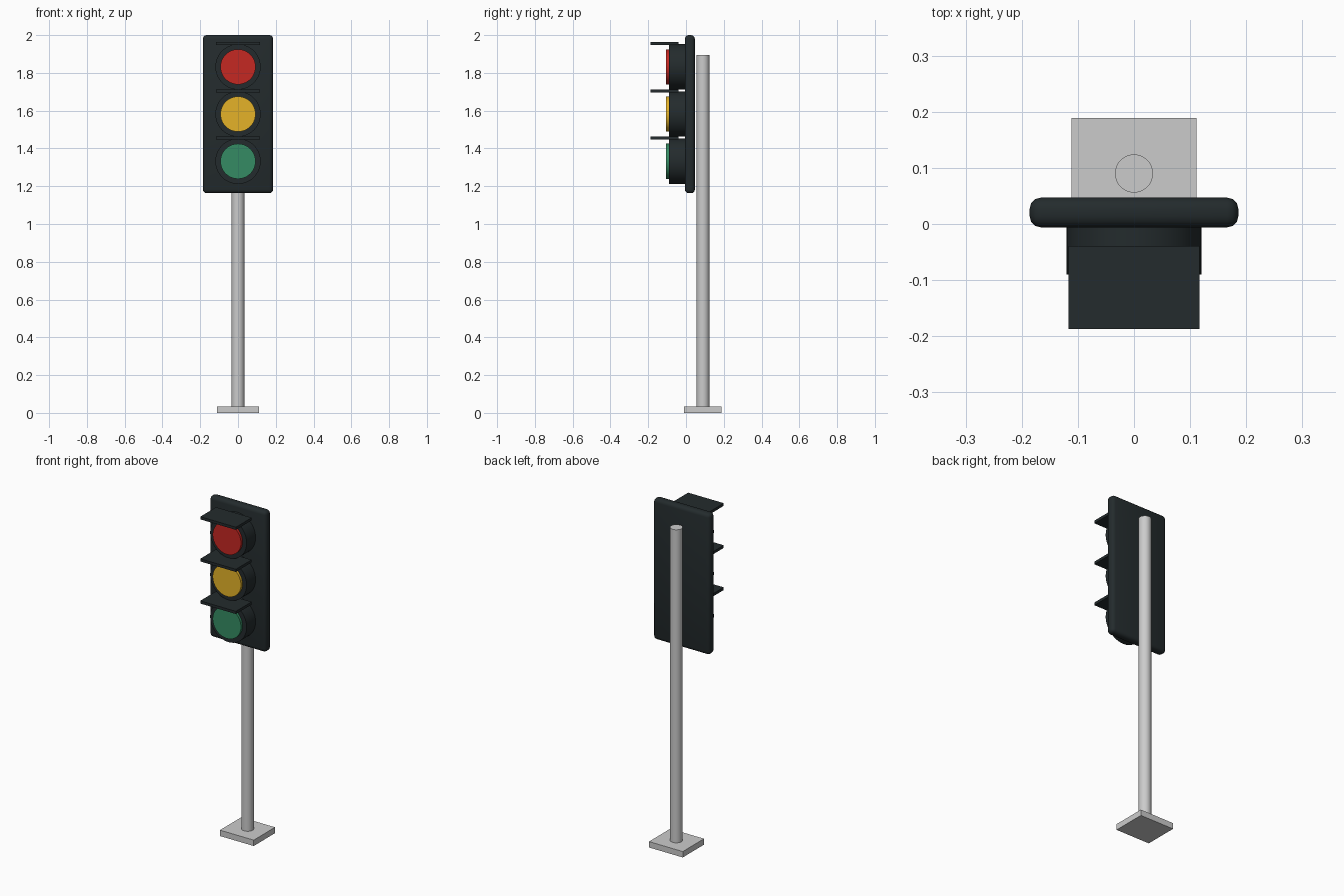
import bpy
from math import pi, radians

if "Cube" in bpy.data.objects:
    bpy.data.objects.remove(bpy.data.objects["Cube"])


def material(name, rgb):
    m = bpy.data.materials.new(name)
    m.diffuse_color = (*rgb, 1)
    m.use_nodes = True
    m.node_tree.nodes["Principled BSDF"].inputs["Base Color"].default_value = m.diffuse_color
    return m


dark = material("dark_casing", (0.017, 0.024, 0.026))


def finish(name, mat=None, bevel=0, segments=3, smooth=True):
    ob = bpy.context.object
    ob.name = name
    bpy.ops.object.transform_apply(location=False, rotation=True, scale=True)
    if mat:
        ob.data.materials.append(mat)
    if bevel:
        mod = ob.modifiers.new("rounded_edges", 'BEVEL')
        mod.width = bevel
        mod.segments = segments
        bpy.ops.object.modifier_apply(modifier=mod.name)
    if smooth:
        bpy.ops.object.shade_smooth_by_angle(angle=radians(35))
    return ob


def box(name, lo, hi, mat=None, bevel=0):
    bpy.ops.mesh.primitive_cube_add(size=1, location=[(a + b) / 2 for a, b in zip(lo, hi)])
    bpy.context.object.scale = [b - a for a, b in zip(lo, hi)]
    return finish(name, mat, bevel, smooth=bevel > 0)


def disc(name, z, radius, y0, y1, mat):
    # Cylinder with its axis along y
    bpy.ops.mesh.primitive_cylinder_add(vertices=48, radius=radius, depth=y1 - y0,
                                        location=(0, (y0 + y1) / 2, z), rotation=(pi / 2, 0, 0))
    return finish(name, mat)


# Base plate and pole
box("base_plate", (-0.111, -0.011, 0), (0.111, 0.189, 0.035))
bpy.ops.mesh.primitive_cylinder_add(vertices=32, radius=0.034, depth=1.865,
                                    location=(0, 0.09, 0.03 + 1.865 / 2))
finish("pole")

# Rounded signal backplate
box("backplate", (-0.186, -0.006, 1.163), (0.186, 0.047, 2.0), dark, bevel=0.02)

# Three lamps, each with a round housing, coloured lens and flat visor
lamps = [("red", 1.832, (0.56, 0.021, 0.016)),
         ("amber", 1.582, (0.78, 0.45, 0.022)),
         ("green", 1.332, (0.036, 0.26, 0.125))]
for colour, z, rgb in lamps:
    disc(colour + "_housing", z, 0.12, -0.09, 0.0, dark)
    disc(colour + "_lens", z, 0.093, -0.105, -0.08, material(colour + "_glass", rgb))
    box(colour + "_visor", (-0.117, -0.187, z + 0.115), (0.117, -0.039, z + 0.131), dark)
